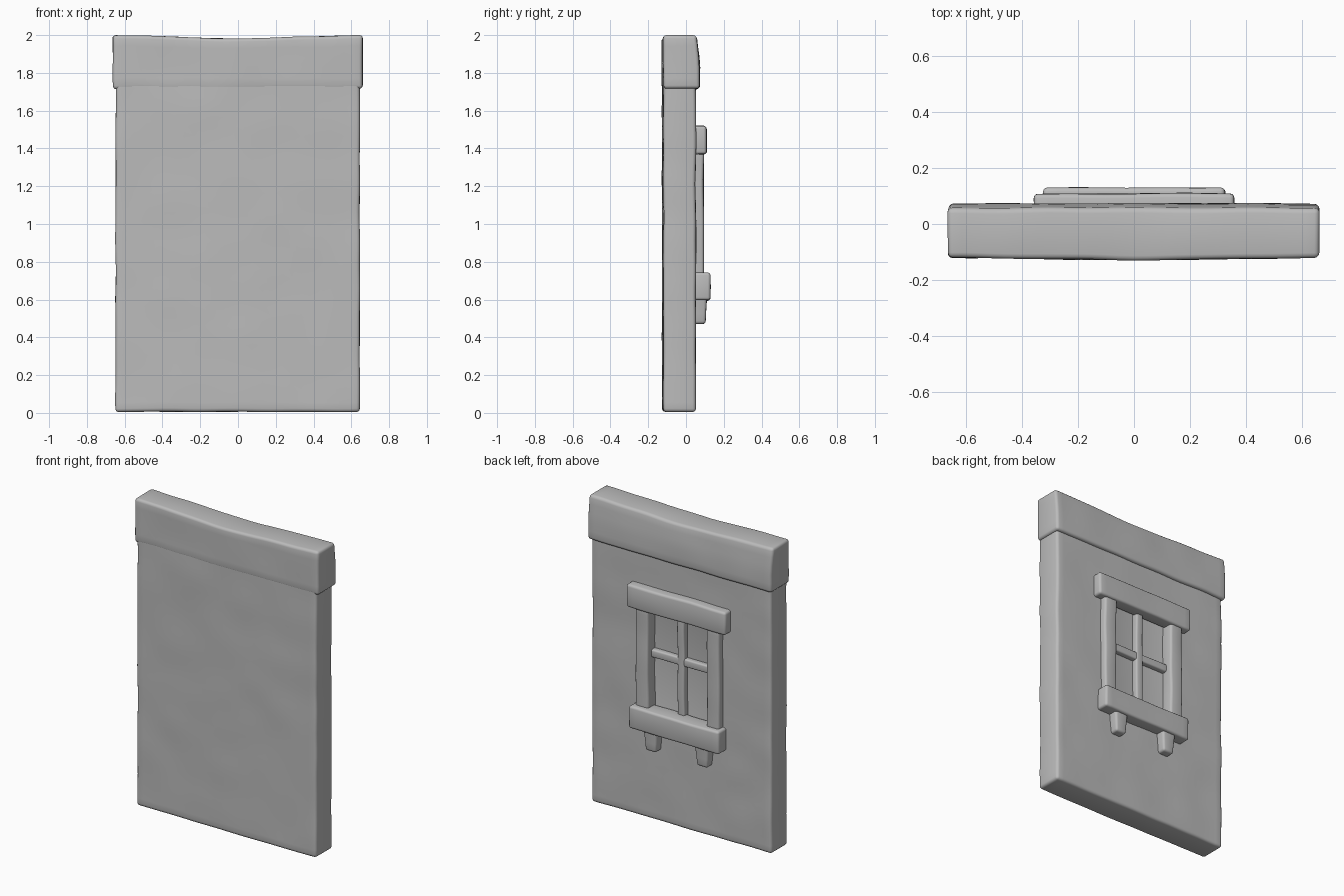
import bpy, bmesh, math
from mathutils import Vector, noise

cube = bpy.data.objects.get("Cube")
if cube:
    bpy.data.objects.remove(cube, do_unlink=True)

plaster = bpy.data.materials.new("plain grey plaster")
plaster.use_nodes = True
GREY = (0.5, 0.5, 0.5, 1)
plaster.diffuse_color = GREY
plaster.node_tree.nodes["Principled BSDF"].inputs["Base Color"].default_value = GREY


def worn(co, amount):
    """Gentle hand-made unevenness."""
    return co + noise.noise_vector(co * 5) * amount


def box(name, x, y, z, bevel=0.015, step=0.05, wear=0.004, shape=None):
    """Rounded block between the given limits, sliced into loops and softly worn."""
    bm = bmesh.new()
    bmesh.ops.create_cube(bm, size=1)
    for v in bm.verts:
        v.co = Vector([lo + (c + 0.5) * (hi - lo) for c, (lo, hi) in zip(v.co, (x, y, z))])
    bmesh.ops.bevel(bm, geom=bm.edges[:], offset=bevel, segments=3, profile=0.5, affect='EDGES')
    for axis, (lo, hi) in ((0, x), (2, z)):
        normal = Vector([float(i == axis) for i in range(3)])
        count = int((hi - lo) / step)
        for i in range(1, count):
            bmesh.ops.bisect_plane(bm, geom=bm.verts[:] + bm.edges[:] + bm.faces[:],
                                   plane_co=normal * (lo + (hi - lo) * i / count), plane_no=normal)
    for v in bm.verts:
        if shape:
            v.co = shape(v.co)
        v.co = worn(v.co, wear)
    mesh = bpy.data.meshes.new(name)
    bm.to_mesh(mesh)
    bm.free()
    mesh.materials.append(plaster)
    ob = bpy.data.objects.new(name, mesh)
    bpy.context.collection.objects.link(ob)
    return ob


def smooth(ob):
    bpy.ops.object.select_all(action='DESELECT')
    ob.select_set(True)
    bpy.context.view_layer.objects.active = ob
    bpy.ops.object.shade_smooth_by_angle(angle=math.radians(50))


def bowed(co):
    """Front bulges slightly at the middle; the top sags there."""
    co = co.copy()
    middle = math.cos(min(abs(co.x) / 0.66, 1) * math.pi) * 0.5 + 0.5
    if co.y < 0:
        co.y -= 0.007 * middle
    if co.z > 1.8:
        co.z -= 0.018 * middle * (co.z - 1.8) / 0.2
    return co


def coping_shape(co):
    """Top band leans back towards its upper edge."""
    co = bowed(co)
    if co.y > 0:
        co.y -= 0.018 * max(0, (co.z - 1.85) / 0.15)
    return co


def bracket_shape(co):
    """Bracket narrows towards its foot."""
    co = co.copy()
    t = max(0, min(1, (0.62 - co.z) / 0.15))
    middle = math.copysign(0.185, co.x)
    co.x = middle + (co.x - middle) * (1.12 - 0.3 * t)
    co.y -= 0.008 * t if co.y > 0.07 else 0
    return co


# Wall slab with a sunk window opening
wall = box("wall", (-0.648, 0.645), (-0.12, 0.052), (0.006, 1.97), 0.018, shape=bowed)
cutter = box("window_cutter", (-0.22, 0.22), (0.018, 0.3), (0.70, 1.42), 0.005, 1, 0)
cutter.hide_render = True
cut = wall.modifiers.new("opening", 'BOOLEAN')
cut.object = cutter
cut.solver = 'EXACT'
depsgraph = bpy.context.evaluated_depsgraph_get()
carved = bpy.data.meshes.new_from_object(wall.evaluated_get(depsgraph))
wall.modifiers.clear()
wall.data = carved
bpy.data.objects.remove(cutter, do_unlink=True)

# Coping, window surround and glazing bars
parts = [
    wall,
    box("coping", (-0.663, 0.66), (-0.121, 0.073), (1.715, 2.0), 0.018, shape=coping_shape),
    box("lintel", (-0.355, 0.355), (0.02, 0.108), (1.37, 1.52)),
    box("sill", (-0.325, 0.325), (0.02, 0.13), (0.595, 0.742)),
    box("glazing_bar_upright", (-0.025, 0.025), (0.005, 0.056), (0.70, 1.40), 0.01),
    box("glazing_bar_cross", (-0.23, 0.23), (0.005, 0.052), (1.06, 1.11), 0.01),
]
for side, label in ((1, "left"), (-1, "right")):
    jamb = sorted((side * 0.21, side * 0.302))
    foot = sorted((side * 0.14, side * 0.23))
    parts.append(box(label + "_jamb", jamb, (0.005, 0.094), (0.70, 1.40)))
    parts.append(box(label + "_bracket", foot, (0.02, 0.112), (0.472, 0.64), shape=bracket_shape))

for part in parts:
    smooth(part)
